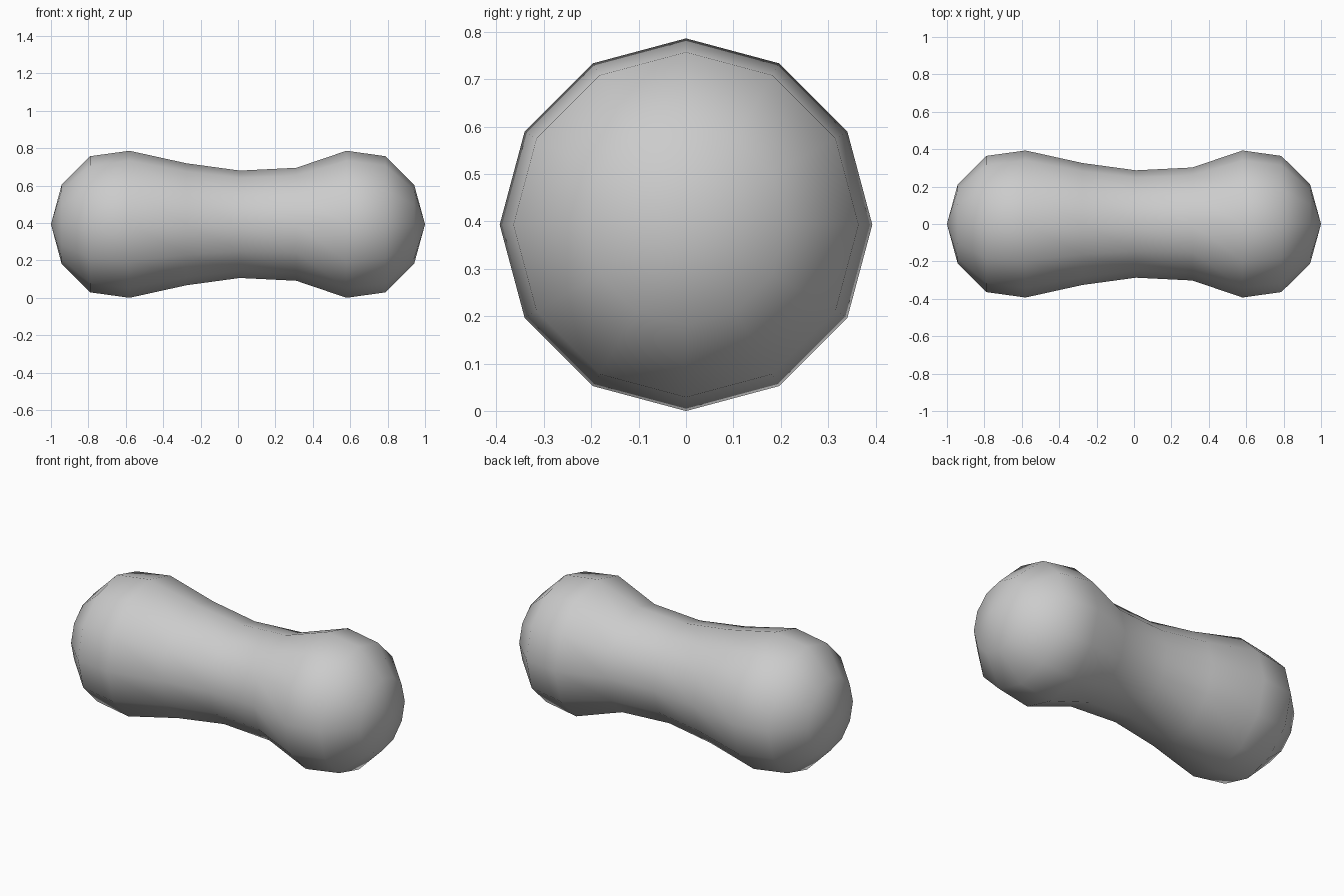
import bpy, bmesh
from math import pi
from mathutils import Vector

if "Cube" in bpy.data.objects:
    bpy.data.objects.remove(bpy.data.objects["Cube"])

SIDES = 12
CENTRE_Z = 0.393

# Bone outline: (position along x, radius), tip to tip
PROFILE = [(-1, 0), (-0.943, 0.211), (-0.79, 0.364), (-0.58, 0.393),
           (-0.276, 0.326), (0.01, 0.287), (0.312, 0.302),
           (0.58, 0.393), (0.788, 0.364), (0.942, 0.211), (1, 0)]


def lathe_x(name, profile, sides, z):
    """Spin an outline around a lengthwise axis at height z."""
    bm = bmesh.new()
    verts = [bm.verts.new((x, 0, z + r)) for x, r in profile]
    edges = [bm.edges.new(pair) for pair in zip(verts, verts[1:])]
    bmesh.ops.spin(bm, geom=verts + edges, cent=Vector((0, 0, z)),
                   axis=Vector((1, 0, 0)), angle=2 * pi, steps=sides)
    bmesh.ops.remove_doubles(bm, verts=bm.verts, dist=1e-4)
    bmesh.ops.recalc_face_normals(bm, faces=bm.faces)
    for face in bm.faces:
        face.smooth = True
    mesh = bpy.data.meshes.new(name)
    bm.to_mesh(mesh)
    bm.free()
    obj = bpy.data.objects.new(name, mesh)
    bpy.context.collection.objects.link(obj)
    return obj


# Rounded dumbbell body
lathe_x("dumbbell_body", PROFILE, SIDES, CENTRE_Z)
